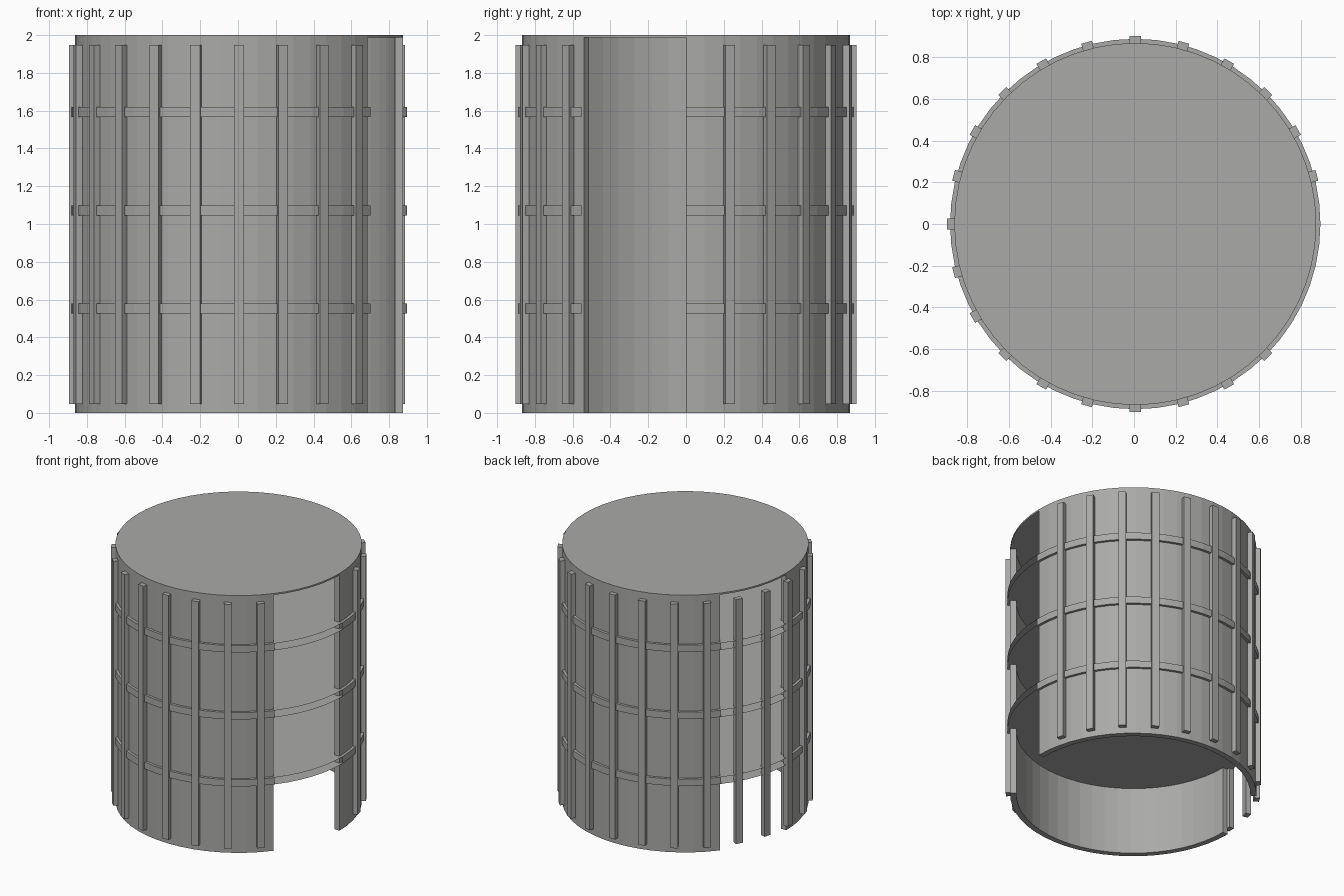
import bpy, bmesh, math

if "Cube" in bpy.data.objects:
    bpy.data.objects.remove(bpy.data.objects["Cube"])

SIDES = 56                     # facets round the drum
STEP = 2 * math.pi / SIDES
CX = 0.006                     # drum axis, so the whole model is centred
WALL_R, WALL_T, BAND_R = 0.868, 0.043, 0.888
WALL_RUNS = [(0, 22), (28, 50)]   # facets kept; the rest are two opposite openings

grey = bpy.data.materials.new("plain grey")
grey.diffuse_color = (0.4, 0.4, 0.39, 1)
grey.use_nodes = True
grey.node_tree.nodes["Principled BSDF"].inputs["Base Color"].default_value = grey.diffuse_color


def finish(bm, name, fix_normals=True):
    if fix_normals:
        bmesh.ops.recalc_face_normals(bm, faces=bm.faces)
    mesh = bpy.data.meshes.new(name)
    bm.to_mesh(mesh)
    bm.free()
    mesh.materials.append(grey)
    obj = bpy.data.objects.new(name, mesh)
    obj.location.x = CX
    bpy.context.collection.objects.link(obj)
    return obj


def ring(bm, r, z, first=0, last=SIDES - 1):
    return [bm.verts.new((r * math.cos(i * STEP), r * math.sin(i * STEP), z))
            for i in range(first, last + 1)]


# Curved walls, with thickness, either side of the openings
for n, (a, b) in enumerate(WALL_RUNS):
    bm = bmesh.new()
    loops = [ring(bm, r, z, a, b) for r, z in
             ((WALL_R, 0), (WALL_R, 1.988), (WALL_R - WALL_T, 1.988), (WALL_R - WALL_T, 0))]
    for k in range(4):
        p, q = loops[k], loops[(k + 1) % 4]
        for i in range(b - a):
            bm.faces.new((p[i], p[i + 1], q[i + 1], q[i]))
    for i in (0, -1):
        bm.faces.new([l[i] for l in loops])
    finish(bm, f"curved_wall_{n + 1}")

# Thin round roof
bm = bmesh.new()
low, high = ring(bm, WALL_R, 1.988), ring(bm, WALL_R, 2)
bm.faces.new(low)
bm.faces.new(high)
for i in range(SIDES):
    j = (i + 1) % SIDES
    bm.faces.new((low[i], low[j], high[j], high[i]))
finish(bm, "roof")

# Hoops: full discs above and below, rim only where there is wall
for n in range(3):
    z = 0.525 + 0.521 * n
    bm = bmesh.new()
    low, high = ring(bm, BAND_R, z), ring(bm, BAND_R, z + 0.053)
    bm.faces.new(low[::-1])
    bm.faces.new(high)
    for a, b in WALL_RUNS:
        for i in range(a, b):
            j = (i + 1) % SIDES
            bm.faces.new((low[i], low[j], high[j], high[i]))
    finish(bm, f"hoop_{n + 1}", False)

# Upright slats every 15 degrees, left out across the front-right opening
for n in range(24):
    deg = n * 15
    if deg in (0, 330, 345):
        continue
    bm = bmesh.new()
    bmesh.ops.create_cube(bm, size=1)
    for v in bm.verts:
        v.co = (0.882 + v.co.x * 0.04, v.co.y * 0.053, 0.997 + v.co.z * 1.9)
    slat = finish(bm, f"slat_{n:02d}")
    slat.rotation_euler.z = math.radians(deg)
